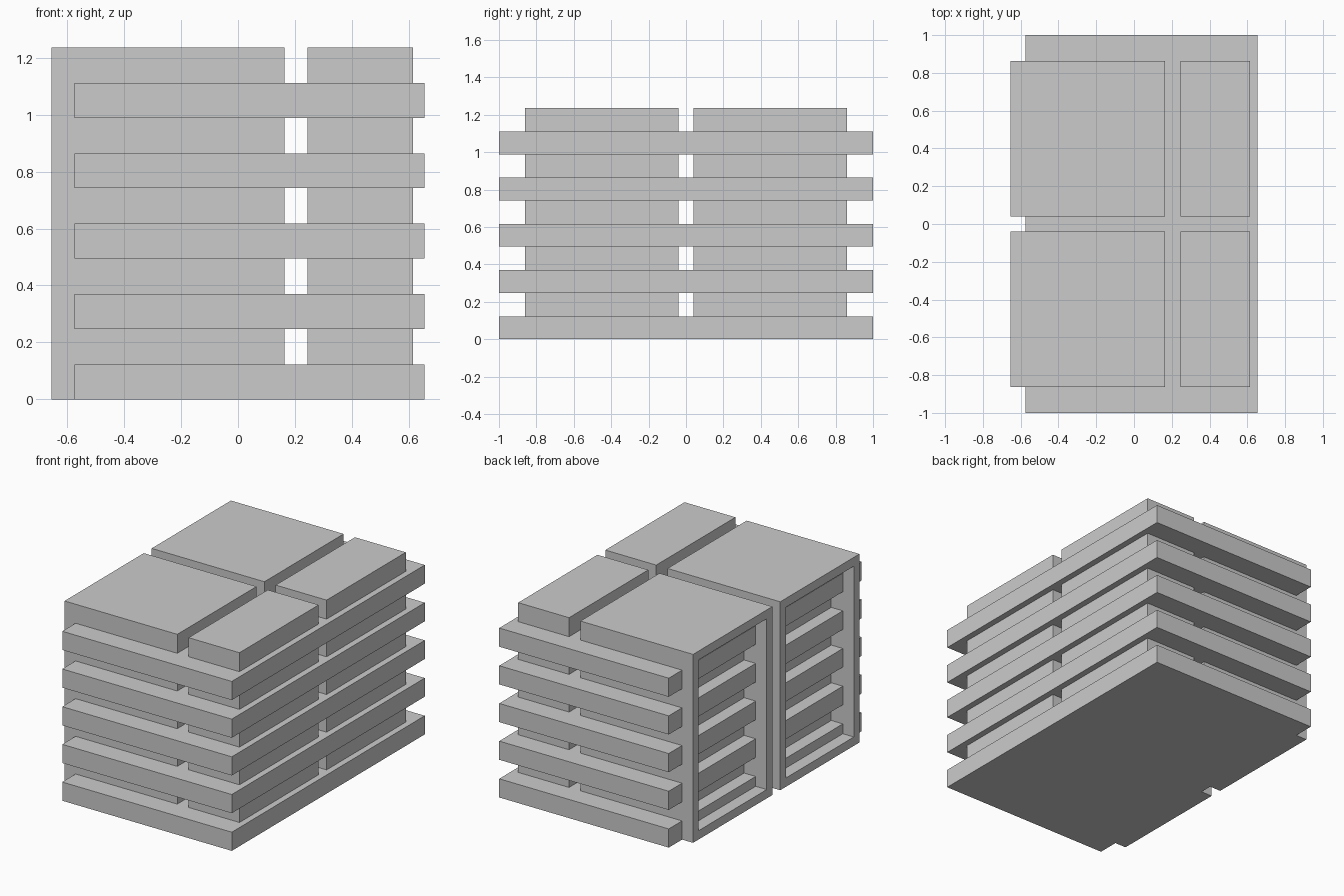
import bpy, bmesh
from mathutils import Vector

if "Cube" in bpy.data.objects:
    bpy.data.objects.remove(bpy.data.objects["Cube"])


def box(name, lo, hi, recess=None):
    """Box between two corners; recess=(rim, depth) hollows its left (-x) face."""
    lo, hi = Vector(lo), Vector(hi)
    bm = bmesh.new()
    bmesh.ops.create_cube(bm, size=1)
    bmesh.ops.scale(bm, vec=hi - lo, verts=bm.verts)
    bmesh.ops.translate(bm, vec=(lo + hi) / 2, verts=bm.verts)
    if recess:
        rim, depth = recess
        bm.normal_update()
        left = min(bm.faces, key=lambda f: f.calc_center_median().x)
        bmesh.ops.inset_region(bm, faces=[left], thickness=rim)
        # push an inner copy of the inset face inwards to form the cavity
        bmesh.ops.inset_region(bm, faces=[left], thickness=0.0, depth=0.0)
        bmesh.ops.translate(bm, vec=(depth, 0, 0), verts=left.verts)
        bmesh.ops.recalc_face_normals(bm, faces=bm.faces)
    me = bpy.data.meshes.new(name)
    bm.to_mesh(me)
    bm.free()
    ob = bpy.data.objects.new(name, me)
    bpy.context.collection.objects.link(ob)
    return ob


HEIGHT = 1.236

# Stacked floor slabs
for i in range(5):
    z = i * 0.2472
    box(f"floor_slab_{i + 1}", (-0.575, -1, z), (0.655, 1, z + 0.1225))

# Towers: framed, recessed wide blocks and solid narrow blocks, front and back
for side, y0, y1 in (("front", -0.862, -0.041), ("back", 0.041, 0.862)):
    box(f"{side}_framed_tower", (-0.655, y0, 0), (0.163, y1, HEIGHT), recess=(0.082, 0.164))
    box(f"{side}_narrow_tower", (0.245, y0, 0), (0.614, y1, HEIGHT))
